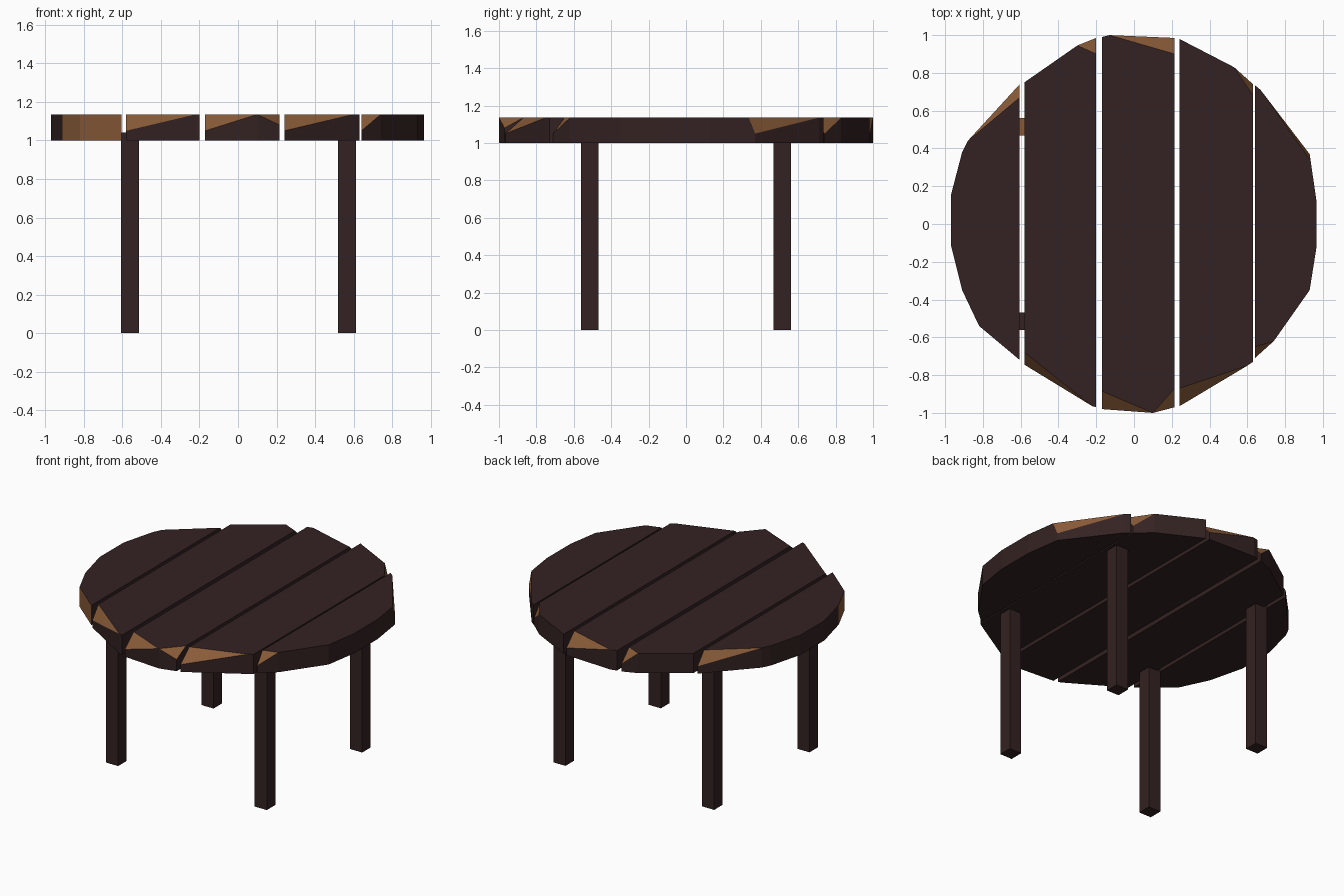
import bpy
import bmesh
from mathutils import Vector

if "Cube" in bpy.data.objects:
    bpy.data.objects.remove(bpy.data.objects["Cube"], do_unlink=True)

BOTTOM, TOP, CUT = 1.0, 1.135, 1.05


def make_material(name, rgb):
    mat = bpy.data.materials.new(name)
    mat.use_nodes = True
    mat.diffuse_color = (*rgb, 1)
    mat.node_tree.nodes["Principled BSDF"].inputs["Base Color"].default_value = (*rgb, 1)
    return mat


DARK = make_material("dark stained wood", (0.034, 0.016, 0.016))
RAW = make_material("bare chipped wood", (0.25, 0.105, 0.04))


def finish(name, bm):
    bmesh.ops.recalc_face_normals(bm, faces=bm.faces)
    mesh = bpy.data.meshes.new(name)
    bm.to_mesh(mesh)
    bm.free()
    mesh.materials.append(DARK)
    mesh.materials.append(RAW)
    obj = bpy.data.objects.new(name, mesh)
    bpy.context.collection.objects.link(obj)
    return obj


def plank(name, outline, chips):
    """Extruded board; each chip slices off a corner through two top points and one wall point."""
    bm = bmesh.new()
    base = bm.faces.new([bm.verts.new((x, y, BOTTOM)) for x, y in outline])
    up = bmesh.ops.extrude_face_region(bm, geom=[base], use_keep_orig=True)
    verts = [g for g in up["geom"] if isinstance(g, bmesh.types.BMVert)]
    bmesh.ops.translate(bm, verts=verts, vec=(0, 0, TOP - BOTTOM))
    middle = sum((Vector((x, y, BOTTOM)) for x, y in outline), Vector()) / len(outline)
    for a, b, c, depth in chips:
        a, b, c = Vector((*a, TOP)), Vector((*b, TOP)), Vector((*c, depth))
        normal = (b - a).cross(c - a).normalized()
        if normal.dot(middle - a) > 0:
            normal = -normal
        bmesh.ops.bisect_plane(bm, geom=bm.verts[:] + bm.edges[:] + bm.faces[:], dist=0.0005,
                               plane_co=a, plane_no=normal, clear_outer=True)
        rim = [e for e in bm.edges if e.is_boundary]
        for face in bmesh.ops.edgenet_fill(bm, edges=rim)["faces"]:
            face.material_index = 1
    return finish(name, bm)


# Tabletop boards, from right to left
edge_board = plank(
    "right_edge_plank",
    [(-.605, -.72), (-.82, -.54), (-.91, -.35), (-.97, -.11), (-.97, .15),
     (-.91, .38), (-.88, .44), (-.605, .74)],
    [((-.88, .44), (-.605, .67), (-.605, .74), CUT)])
# Bare wood along its front end
for face in edge_board.data.polygons:
    if face.normal.y < -0.4 and abs(face.normal.z) < 0.1:
        face.material_index = 1

plank("right_plank",
      [(-.58, -.745), (-.58, .75), (-.3, .945), (-.2, .985), (-.2, -.97), (-.22, -.965)],
      [((-.58, -.68), (-.22, -.965), (-.58, -.745), CUT),
       ((-.3, .945), (-.2, .9), (-.2, .985), CUT)])

plank("middle_plank",
      [(-.17, -.98), (-.17, .99), (-.13, 1), (.215, .985), (.215, -.97), (.1, -1)],
      [((-.17, -.885), (.1, -1), (-.17, -.98), CUT),
       ((.1, -1), (.215, -.87), (.215, -.97), 1.08),
       ((-.13, 1), (.215, .9), (.215, .985), CUT)])

plank("left_plank",
      [(.24, -.965), (.24, .98), (.53, .83), (.63, .74), (.63, -.73), (.6, -.75)],
      [((.24, -.87), (.6, -.75), (.24, -.965), CUT),
       ((.53, .83), (.63, .68), (.63, .74), CUT)])

plank("left_edge_plank",
      [(.64, -.71), (.64, .735), (.67, .71), (.93, .37), (.965, .13),
       (.965, -.13), (.93, -.35), (.74, -.62)],
      [((.64, -.65), (.74, -.62), (.64, -.71), CUT),
       ((.67, .71), (.935, .335), (.93, .37), CUT)])

# Square legs, let slightly into the boards
LEG_WIDTH, LEG_HEIGHT = 0.092, 1.04
for side, x in (("right", -.56), ("left", .565)):
    for end, y in (("front", -.515), ("back", .515)):
        bm = bmesh.new()
        bmesh.ops.create_cube(bm, size=1)
        bmesh.ops.scale(bm, verts=bm.verts, vec=(LEG_WIDTH, LEG_WIDTH, LEG_HEIGHT))
        bmesh.ops.translate(bm, verts=bm.verts, vec=(x, y, LEG_HEIGHT / 2))
        leg = finish(f"{end}_{side}_leg", bm)
        # Unstained end grain shows through the gap between boards
        if (end, side) == ("back", "right"):
            for face in leg.data.polygons:
                face.material_index = int(face.normal.z > 0.9)
